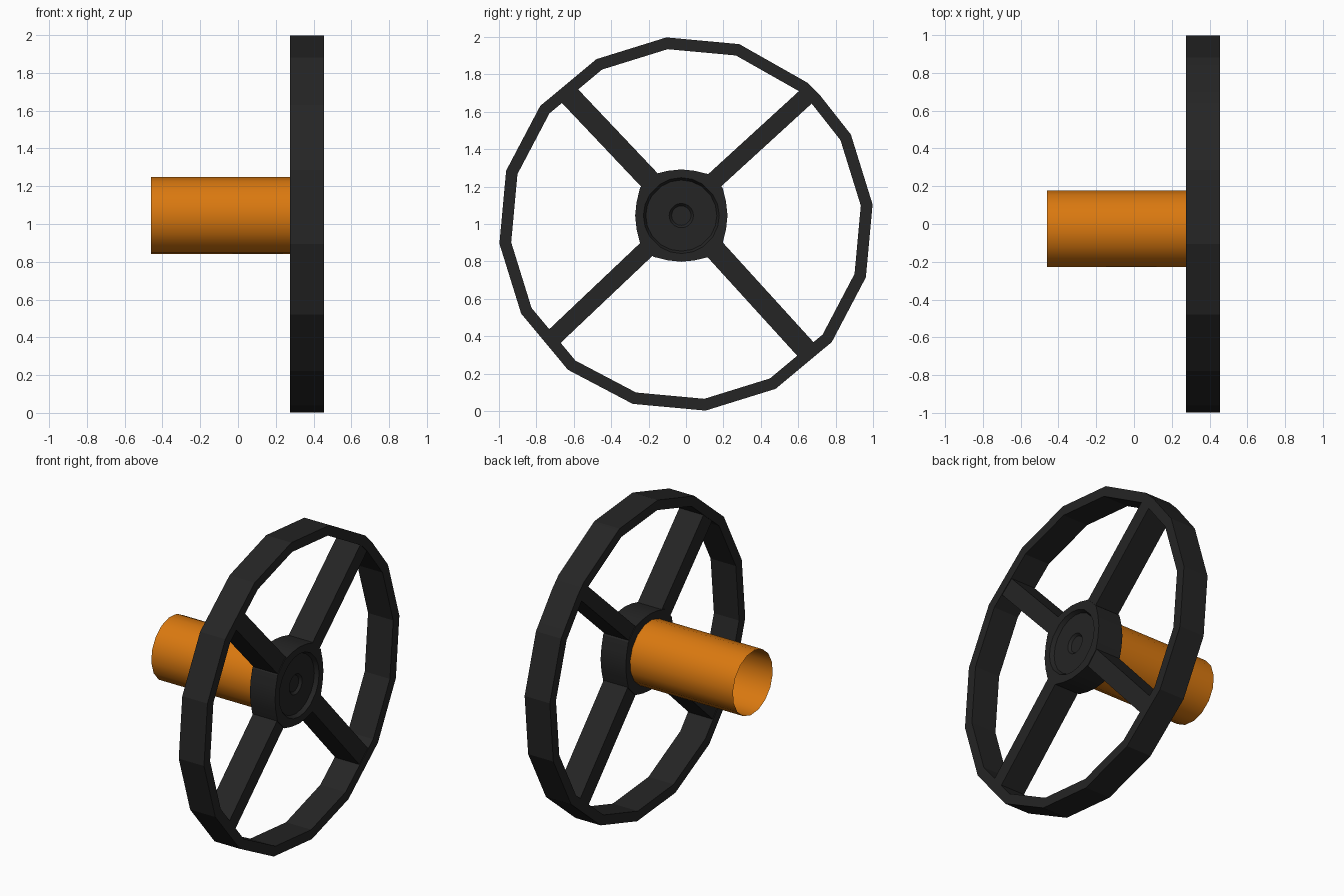
import bpy, bmesh, math
from mathutils import Vector

if "Cube" in bpy.data.objects:
    bpy.data.objects.remove(bpy.data.objects["Cube"])

X0, X1 = 0.275, 0.455          # wheel depth
CY, CZ = -0.025, 1.045         # hub axis


def material(name, col):
    m = bpy.data.materials.new(name)
    m.diffuse_color = (*col, 1)
    m.use_nodes = True
    m.node_tree.nodes["Principled BSDF"].inputs["Base Color"].default_value = m.diffuse_color
    return m


black = material("matte black", (0.018, 0.018, 0.018))
orange = material("orange", (0.70, 0.19, 0.005))


def finish(name, bm, mat, smooth):
    bmesh.ops.recalc_face_normals(bm, faces=bm.faces)
    me = bpy.data.meshes.new(name)
    bm.to_mesh(me)
    bm.free()
    ob = bpy.data.objects.new(name, me)
    bpy.context.collection.objects.link(ob)
    me.materials.append(mat)
    bpy.ops.object.select_all(action='DESELECT')
    ob.select_set(True)
    bpy.context.view_layer.objects.active = ob
    bpy.ops.object.shade_smooth_by_angle(angle=math.radians(smooth))
    return ob


def loft(name, rings, mat, smooth, closed=False, caps=False):
    """Bridge equal-length rings of 3D points."""
    bm = bmesh.new()
    vs = [[bm.verts.new(p) for p in r] for r in rings]
    n = len(vs[0])
    pairs = list(zip(vs, vs[1:]))
    if closed:
        pairs.append((vs[-1], vs[0]))
    for a, b in pairs:
        for i in range(n):
            j = (i + 1) % n
            bm.faces.new((a[i], a[j], b[j], b[i]))
    if caps:
        bm.faces.new(vs[0])
        bm.faces.new(vs[-1])
    return finish(name, bm, mat, smooth)


# rim: 16-sided ring with one vertex widened where a spoke meets it
outline = []
for i in range(16):
    a = math.radians(6 + 22.5 * i)
    if i == 2:
        outline += [(0.715, 0.69), (0.65, 0.755)]
    else:
        outline.append((1.003 * math.cos(a), 1.003 * math.sin(a)))


def rim_ring(x, s):
    return [(x, y * s, 1 + z * s) for y, z in outline]


loft("rim", [rim_ring(X0, 1), rim_ring(X1, 1), rim_ring(X1, 0.937), rim_ring(X0, 0.937)],
     black, 20, closed=True)

# spokes: inner point, outer point, width
spokes = [((-0.20, 1.24), (-0.631, 1.695), 0.113),
          ((0.152, 0.866), (0.658, 0.31), 0.113),
          ((0.16, 1.24), (0.663, 1.70), 0.095),
          ((-0.21, 0.866), (-0.706, 0.396), 0.095)]
for k, (p, q, w) in enumerate(spokes):
    p, q = Vector(p), Vector(q)
    d = (q - p).normalized()
    s = Vector((-d.y, d.x)) * w / 2
    p, q = p - d * 0.05, q + d * 0.025
    quad = [p - s, q - s, q + s, p + s]
    loft(f"spoke_{k + 1}", [[(x, v.x, v.y) for v in quad] for x in (X0 + 0.004, X1 - 0.004)],
         black, 20, caps=True)

# hub: flared towards the spokes, with a recessed face and small centre dimple
flare = [(0, 0.247), (17, 0.25), (34, 0.266), (56, 0.266), (73, 0.25)]
polar = [(math.radians(90 * q + a), r) for q in range(4) for a, r in flare]


def hub_ring(x, r=None):
    return [(x, CY + (r or R) * math.cos(a), CZ + (r or R) * math.sin(a)) for a, R in polar]


loft("hub", [hub_ring(X0), hub_ring(X1), hub_ring(X1, 0.203), hub_ring(0.43, 0.19),
             hub_ring(0.43, 0.065), hub_ring(0.415, 0.052)], black, 20, caps=True)

# column sleeve: open-ended tube behind the hub
angles = [math.radians(6 + 22.5 * i) for i in range(16)]
loft("column_sleeve", [[(x, CY + 0.204 * math.cos(a), CZ + 0.204 * math.sin(a)) for a in angles]
                       for x in (-0.46, X0 + 0.002)], orange, 35)
